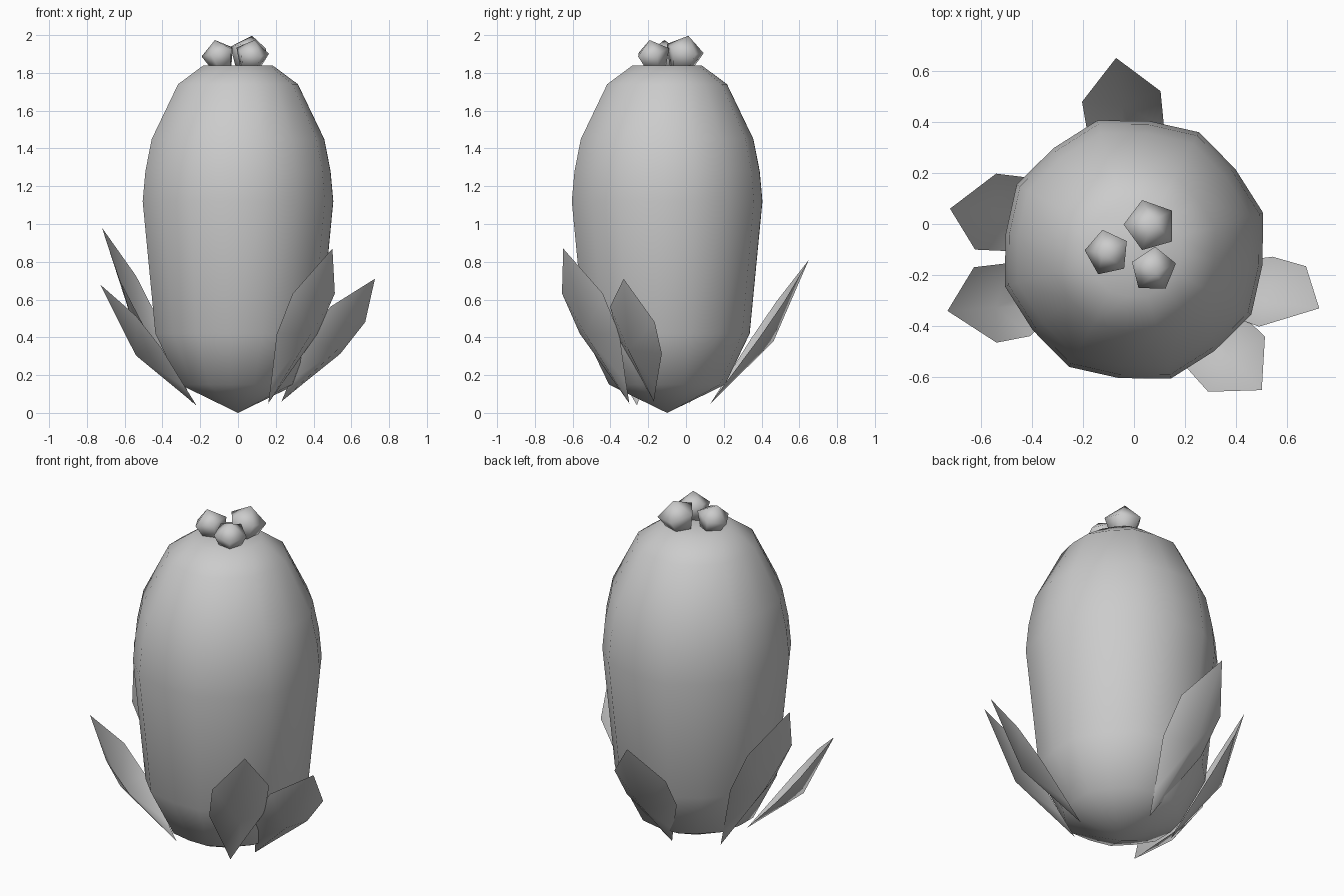
import bpy, math
from mathutils import Vector, Matrix

cube = bpy.data.objects.get("Cube")
if cube:
    bpy.data.objects.remove(cube, do_unlink=True)

GREY = (0.6, 0.6, 0.6, 1)
grey = bpy.data.materials.new("plain_grey")
grey.use_nodes = True
grey.diffuse_color = GREY
grey.node_tree.nodes["Principled BSDF"].inputs["Base Color"].default_value = GREY


def add_object(name, verts, faces):
    mesh = bpy.data.meshes.new(name)
    mesh.from_pydata(verts, [], faces)
    mesh.materials.append(grey)
    mesh.shade_smooth()
    obj = bpy.data.objects.new(name, mesh)
    bpy.context.collection.objects.link(obj)
    return obj


def lathe(name, bottom, rings, top, sides, turn=0, valley=1):
    """Closed turned solid; every second column is scaled by valley."""
    verts = [(0, 0, bottom)]
    for r, z in rings:
        for i in range(sides):
            a = turn + math.tau * i / sides
            k = r * (valley if i % 2 else 1)
            verts.append((k * math.cos(a), k * math.sin(a), z))
    verts.append((0, 0, top))
    last = len(verts) - 1
    faces = []
    for i in range(sides):
        j = (i + 1) % sides
        faces.append((0, 1 + j, 1 + i))
        for k in range(len(rings) - 1):
            a, b = 1 + k * sides, 1 + (k + 1) * sides
            faces.append((a + i, a + j, b + j, b + i))
        a = 1 + (len(rings) - 1) * sides
        faces.append((a + i, a + j, last))
    return add_object(name, verts, faces)


# Ribbed body with a pointed foot and a flat crown
profile = [(0.32, 0.15), (0.455, 0.42), (0.525, 1.12), (0.51, 1.28),
           (0.475, 1.45), (0.33, 1.74), (0.19, 1.84)]
body = lathe("body", 0, profile, 1.84, 16, math.radians(16), 0.965)
body.location = (0, -0.1, 0)

# Three five-sided buds leaning outwards on the crown
bud_rings = [(0.055, 0), (0.092, 0.09)]
for name, x, y, turn, size in [("back_bud", 0.05, -0.03, 35, 1.15),
                               ("right_bud", -0.08, -0.11, 30, 1),
                               ("front_bud", 0.06, -0.16, 15, 1)]:
    bud = lathe(name, 0, bud_rings, 0.155, 5, math.radians(turn))
    lean = Vector((x - 0.01, y + 0.1, 0)).normalized()
    axis = Vector((0, 0, 1)).cross(lean)
    bud.matrix_world = (Matrix.Translation((x, y, 1.825))
                        @ Matrix.Rotation(math.radians(16), 4, axis)
                        @ Matrix.Scale(size, 4))


def leaf(name, base, tip, roll=0):
    """Keeled leaf: three pairs of rim points around a bulging midrib."""
    base, tip = Vector(base), Vector(tip)
    along = tip - base
    u = along.normalized()
    w = Vector((0, 0, 1)).cross(u).normalized()
    w = Matrix.Rotation(math.radians(-roll), 3, u) @ w
    n = w.cross(u)
    verts = [base, tip, base + along * 0.5 + n * 0.09]
    for t, half in [(0.14, 0.045), (0.45, 0.15), (0.71, 0.155)]:
        for s in (-1, 1):
            verts.append(base + along * t + w * half * s)
    faces = []
    for s in (0, 1):
        rim = [0, 3 + s, 5 + s, 7 + s, 1]
        for a, b in zip(rim, rim[1:]):
            faces.append((a, b, 2) if s else (b, a, 2))
    add_object(name, verts, faces)


# Leaves round the foot
leaf("back_leaf", (0, 0.13, 0.05), (-0.07, 0.65, 0.81))
leaf("right_back_leaf", (-0.24, 0.02, 0.05), (-0.72, 0.06, 0.98), 12)
leaf("right_front_leaf", (-0.22, -0.26, 0.04), (-0.73, -0.34, 0.68), -10)
leaf("left_leaf", (0.23, -0.17, 0.06), (0.725, -0.33, 0.71), 25)
leaf("front_leaf", (0.16, -0.3, 0.05), (0.5, -0.65, 0.87))
